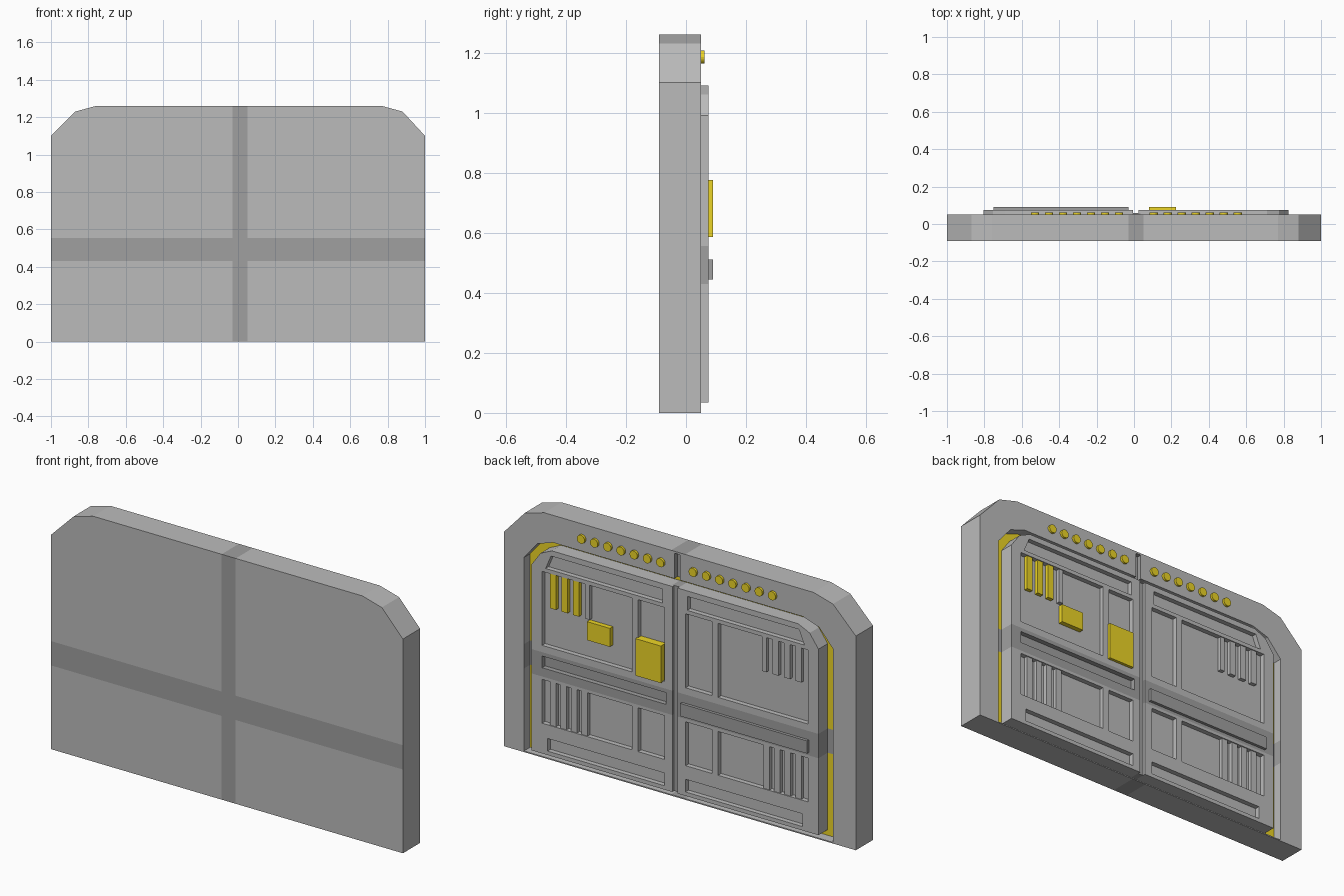
import bpy, bmesh, math
from mathutils import Vector

if "Cube" in bpy.data.objects:
    bpy.data.objects.remove(bpy.data.objects["Cube"])


def material(name, rgb):
    m = bpy.data.materials.new(name)
    m.diffuse_color = (*rgb, 1)
    m.use_nodes = True
    m.node_tree.nodes["Principled BSDF"].inputs["Base Color"].default_value = m.diffuse_color
    return m


GREY = material("grey", (0.5, 0.5, 0.5))
DARK = material("dark_grey", (0.35, 0.35, 0.35))
GOLD = material("gold", (0.85, 0.67, 0.02))
CX = 0.01                      # mirror axis of the two doors
BAND_Z = (0.43, 0.555)
BAND_X = (-0.03, 0.05)


def make_object(name, bm, mat=GREY):
    bmesh.ops.recalc_face_normals(bm, faces=bm.faces)
    me = bpy.data.meshes.new(name)
    bm.to_mesh(me)
    bm.free()
    ob = bpy.data.objects.new(name, me)
    bpy.context.collection.objects.link(ob)
    me.materials.append(mat)
    return ob


def add_prism(bm, pts, y0, y1):
    a = [bm.verts.new((x, y0, z)) for x, z in pts]
    b = [bm.verts.new((x, y1, z)) for x, z in pts]
    bm.faces.new(a)
    bm.faces.new(b[::-1])
    n = len(pts)
    for i in range(n):
        bm.faces.new((a[i], b[i], b[(i + 1) % n], a[(i + 1) % n]))


def prisms(name, profiles, y0, y1, mat=GREY):
    bm = bmesh.new()
    for p in profiles:
        add_prism(bm, p, y0, y1)
    return make_object(name, bm, mat)


def rect(x0, x1, z0, z1):
    return [(x0, z0), (x1, z0), (x1, z1), (x0, z1)]


def cut(ob, cutter):
    cutter.hide_render = True
    mod = ob.modifiers.new("cut", 'BOOLEAN')
    mod.operation = 'DIFFERENCE'
    mod.solver = 'EXACT'
    mod.object = cutter
    bpy.context.view_layer.objects.active = ob
    bpy.ops.object.modifier_apply(modifier=mod.name)
    bpy.data.objects.remove(cutter)


def paint(ob, planes, choose):
    """Split the mesh at the planes, then pick a material slot per face."""
    bm = bmesh.new()
    bm.from_mesh(ob.data)
    for axis, value in planes:
        co, no = Vector(), Vector()
        co[axis], no[axis] = value, 1
        bmesh.ops.bisect_plane(bm, geom=bm.verts[:] + bm.edges[:] + bm.faces[:],
                               plane_co=co, plane_no=no)
    bm.normal_update()
    ob.data.materials.clear()
    for m in (GREY, DARK, GOLD):
        ob.data.materials.append(m)
    for f in bm.faces:
        f.material_index = choose(f.calc_center_median(), f.normal)
    bm.to_mesh(ob.data)
    bm.free()


def in_band(c):
    return BAND_Z[0] < c.z < BAND_Z[1]


# Slab with a shallow doorway recess in the back
slab = prisms("wall_slab", [[(-1, 0), (1, 0), (1, 1.1), (0.88, 1.23), (0.77, 1.26),
                             (-0.76, 1.26), (-0.87, 1.23), (-1, 1.1)]], -0.09, 0.05)
cut(slab, prisms("recess_cutter", [[(-0.87, 0.006), (0.885, 0.006), (0.885, 1.0), (0.81, 1.09),
                                    (0.72, 1.12), (-0.70, 1.12), (-0.79, 1.09),
                                    (-0.87, 1.0)]], 0.0, 0.1))
cut(slab, prisms("groove_cutter", [rect(0.0, 0.03, 1.10, 1.25)], 0.025, 0.1))


def slab_slot(c, n):
    column = BAND_X[0] < c.x < BAND_X[1]
    if c.y < -0.08:
        return 1 if column or in_band(c) else 0
    if column and (abs(n.z) > 0.9 or (c.z > 1.1 and c.y < 0.04)):
        return 1
    if abs(c.x) < 0.95 and 0.01 < c.z < 1.13 and c.y < 0.04:
        if in_band(c):
            return 1
        return 2 if n.y > 0.9 else 0
    return 0


paint(slab, [(0, v) for v in BAND_X] + [(2, v) for v in BAND_Z], slab_slot)

# Centre post between the doors
prisms("centre_post", [rect(-0.01, 0.035, 0.035, 1.09)], 0.0, 0.06, DARK)

# Two mirrored doors with sunken panels and slats
for side, s in (("left", 1), ("right", -1)):
    def place(pts):
        return [(CX + s * u, z) for u, z in pts]

    door = prisms(side + "_door", [place([(0.015, 0.035), (0.815, 0.035), (0.815, 0.99),
                                          (0.765, 1.06), (0.70, 1.09), (0.015, 1.09)])], 0.0, 0.075)
    panels = [[(0.07, 0.99), (0.735, 0.99), (0.705, 1.062), (0.07, 1.062)],
              rect(0.06, 0.21, 0.59, 0.97), rect(0.245, 0.755, 0.59, 0.97),
              rect(0.06, 0.21, 0.19, 0.415), rect(0.245, 0.755, 0.19, 0.415),
              rect(0.06, 0.725, 0.055, 0.12)]
    if s > 0:
        panels.append(rect(0.05, 0.755, 0.475, 0.535))
    cut(door, prisms("panel_cutter", [place(p) for p in panels], 0.05, 0.1))
    paint(door, [(2, v) for v in BAND_Z], lambda c, n: 1 if in_band(c) else 0)

    upper = [place(rect(u, u + 0.034, 0.79, 0.97)) for u in (0.55, 0.615, 0.68)]
    prisms(side + "_upper_slats", upper, 0.045, 0.07, GOLD if s > 0 else GREY)
    prisms(side + "_end_slat", [place(rect(0.49, 0.515, 0.79, 0.97))], 0.045, 0.07)
    lower = [place(rect(u, u + 0.034, 0.19, 0.415)) for u in (0.5, 0.56, 0.62, 0.68)]
    prisms(side + "_lower_slats", lower, 0.045, 0.07)

# Raised lock bar and gold control boxes
prisms("lock_bar", [rect(-0.75, -0.03, 0.445, 0.51)], 0.07, 0.09, DARK)
prisms("large_control_box", [rect(0.08, 0.225, 0.585, 0.775)], 0.045, 0.09, GOLD)
prisms("small_control_box", [rect(0.38, 0.51, 0.685, 0.78)], 0.045, 0.075, GOLD)

# Row of round studs above the doors
bm = bmesh.new()
for start in (-0.53, 0.105):
    for i in range(7):
        ring = [(start + i * 0.075 + 0.022 * math.cos(t * math.pi / 8),
                 1.185 + 0.022 * math.sin(t * math.pi / 8)) for t in range(16)]
        add_prism(bm, ring, 0.04, 0.062)
make_object("studs", bm, GOLD)
